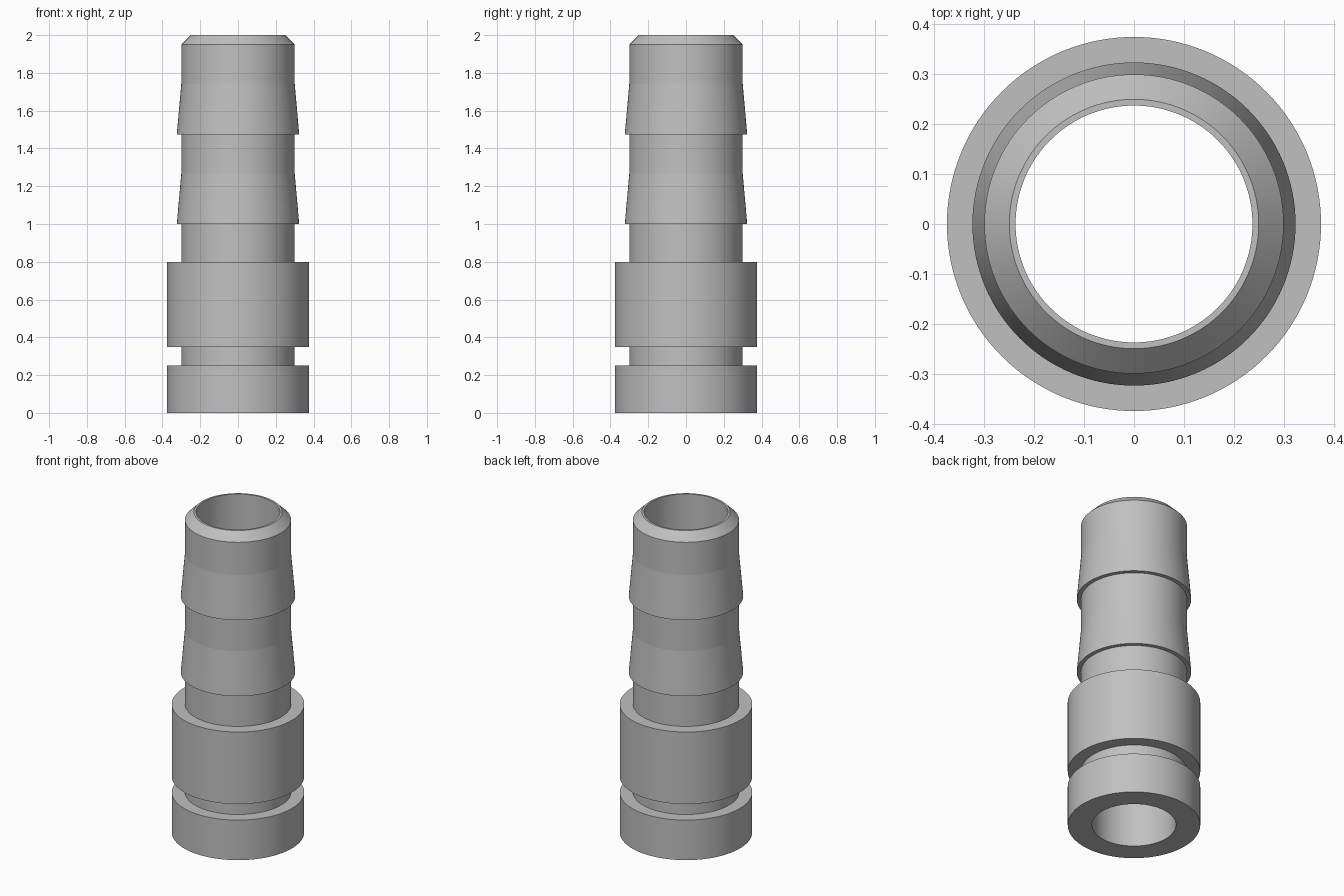
import bpy
import bmesh
import math

cube = bpy.data.objects.get("Cube")
if cube:
    bpy.data.objects.remove(cube, do_unlink=True)

SEGMENTS = 128
BORE, TUBE, BARB, COLLAR = 0.2375, 0.3, 0.324, 0.375

# Plain grey for the whole fitting
grey = bpy.data.materials.new("plain grey")
grey.use_nodes = True
colour = (0.53, 0.53, 0.53, 1)
grey.diffuse_color = colour
grey.node_tree.nodes["Principled BSDF"].inputs["Base Color"].default_value = colour


def barb(z):
    """Square shoulder below, shallow taper back to the tube above."""
    return [(TUBE, z), (BARB, z), (TUBE, z + 0.27)]


# Closed wall section: base flange, groove, collar, two barbs, chamfered tip, bore
profile = [(BORE, 0), (COLLAR, 0), (COLLAR, 0.25), (TUBE, 0.25),
           (TUBE, 0.35), (COLLAR, 0.35), (COLLAR, 0.8), (TUBE, 0.8),
           *barb(1.0), *barb(1.475),
           (TUBE, 1.95), (0.25, 2), (BORE, 2)]


def lathe(name, section):
    """Revolve a closed (radius, height) section around the z axis."""
    bm = bmesh.new()
    rings = []
    for i in range(SEGMENTS):
        a = math.tau * i / SEGMENTS
        rings.append([bm.verts.new((r * math.cos(a), r * math.sin(a), z))
                      for r, z in section])
    for i, ring in enumerate(rings):
        following = rings[(i + 1) % SEGMENTS]
        for j in range(len(section)):
            k = (j + 1) % len(section)
            bm.faces.new((ring[j], following[j], following[k], ring[k]))
    bmesh.ops.recalc_face_normals(bm, faces=bm.faces)
    mesh = bpy.data.meshes.new(name)
    bm.to_mesh(mesh)
    bm.free()
    mesh.materials.append(grey)
    obj = bpy.data.objects.new(name, mesh)
    bpy.context.collection.objects.link(obj)
    return obj


fitting = lathe("hose_barb_fitting", profile)

# Round walls stay smooth; shoulders and taper ends stay crisp
bpy.ops.object.select_all(action='DESELECT')
fitting.select_set(True)
bpy.context.view_layer.objects.active = fitting
bpy.ops.object.shade_smooth_by_angle(angle=math.radians(4))
